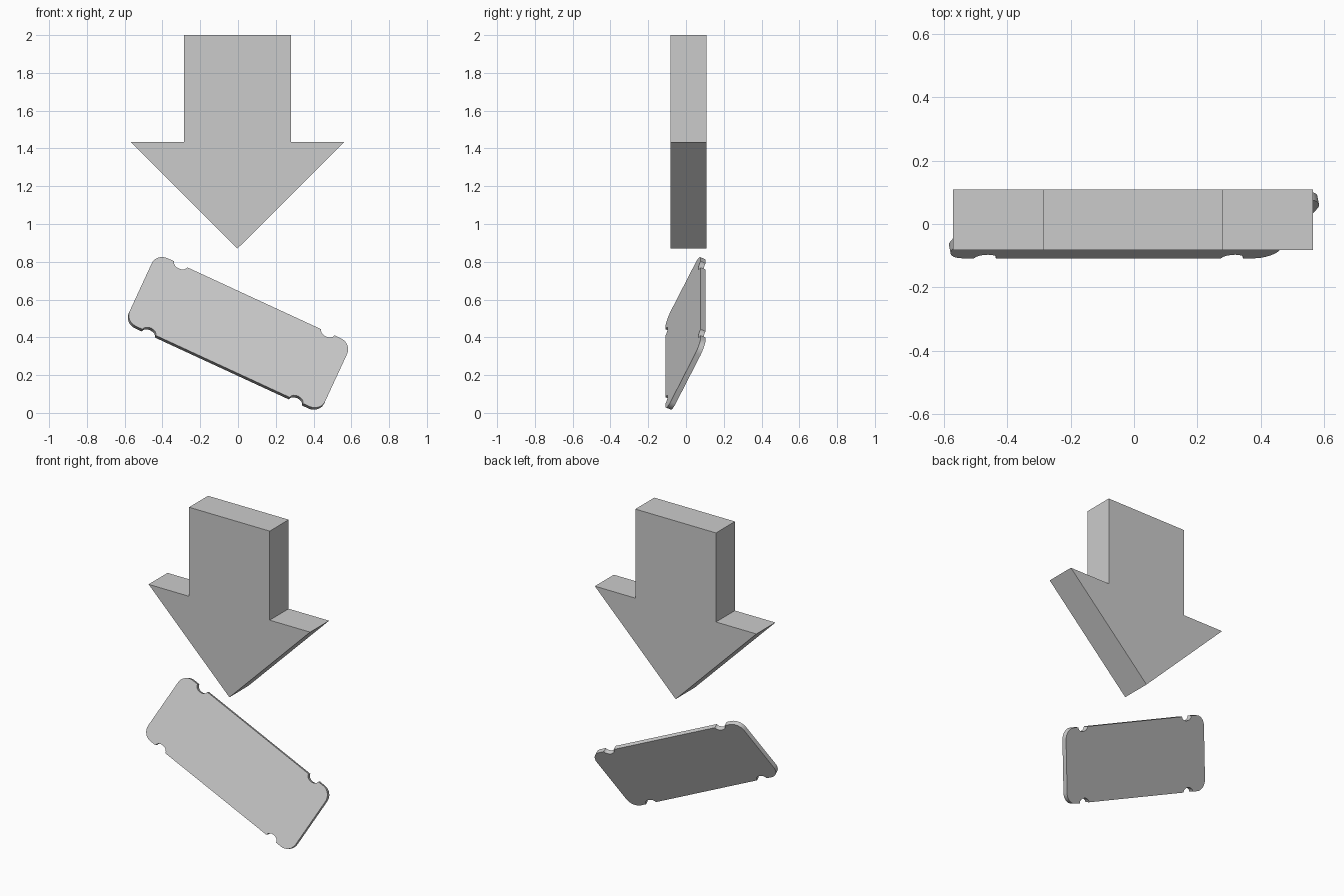
import bpy
import bmesh
from math import cos, sin, pi, radians
from mathutils import Matrix

if "Cube" in bpy.data.objects:
    bpy.data.objects.remove(bpy.data.objects["Cube"])


def slab(name, outline, thickness, matrix):
    """Extrude an x/z outline along y, centred on y = 0, then place it."""
    bm = bmesh.new()
    face = bm.faces.new([bm.verts.new((x, -thickness / 2, z)) for x, z in outline])
    ext = bmesh.ops.extrude_face_region(bm, geom=[face])
    moved = [g for g in ext["geom"] if isinstance(g, bmesh.types.BMVert)]
    bmesh.ops.translate(bm, vec=(0, thickness, 0), verts=moved)
    bmesh.ops.transform(bm, matrix=matrix, verts=bm.verts)
    bmesh.ops.recalc_face_normals(bm, faces=bm.faces)
    mesh = bpy.data.meshes.new(name)
    bm.to_mesh(mesh)
    bm.free()
    obj = bpy.data.objects.new(name, mesh)
    bpy.context.collection.objects.link(obj)
    return obj


def mirrored(half):
    """Complete a right-hand outline by mirroring it across x = 0."""
    return half + [(-x, z) for x, z in reversed(half) if abs(x) > 1e-6]


# Downward arrow
arrow_half = [(0, 0.87), (0.567, 1.435), (0.283, 1.435), (0.283, 2.0)]
slab("down_arrow", mirrored(arrow_half), 0.19,
     Matrix.Translation((-0.003, 0.013, 0)))

# Tilted board: rounded corners and a shallow notch near each corner
HL, HW, R = 0.57, 0.219, 0.065
NOTCH_X, NOTCH_R, NOTCH_D = HL - 0.141, 0.038, 0.027

quarter = []
for i in range(9):
    a = pi / 2 * i / 8
    quarter.append((HL - R + R * cos(a), HW - R + R * sin(a)))
for i in range(9):
    a = pi * i / 8
    quarter.append((NOTCH_X + NOTCH_R * cos(a), HW - NOTCH_D * sin(a)))

right_half = [(x, -z) for x, z in reversed(quarter)] + quarter
board = slab("tilted_board", mirrored(right_half), 0.029,
             Matrix.Translation((0, -0.0025, 0.421))
             @ Matrix.Rotation(radians(24.8), 4, 'Y')
             @ Matrix.Rotation(radians(-25), 4, 'X'))

bpy.context.view_layer.objects.active = board
board.select_set(True)
bpy.ops.object.shade_smooth_by_angle(angle=radians(35))
